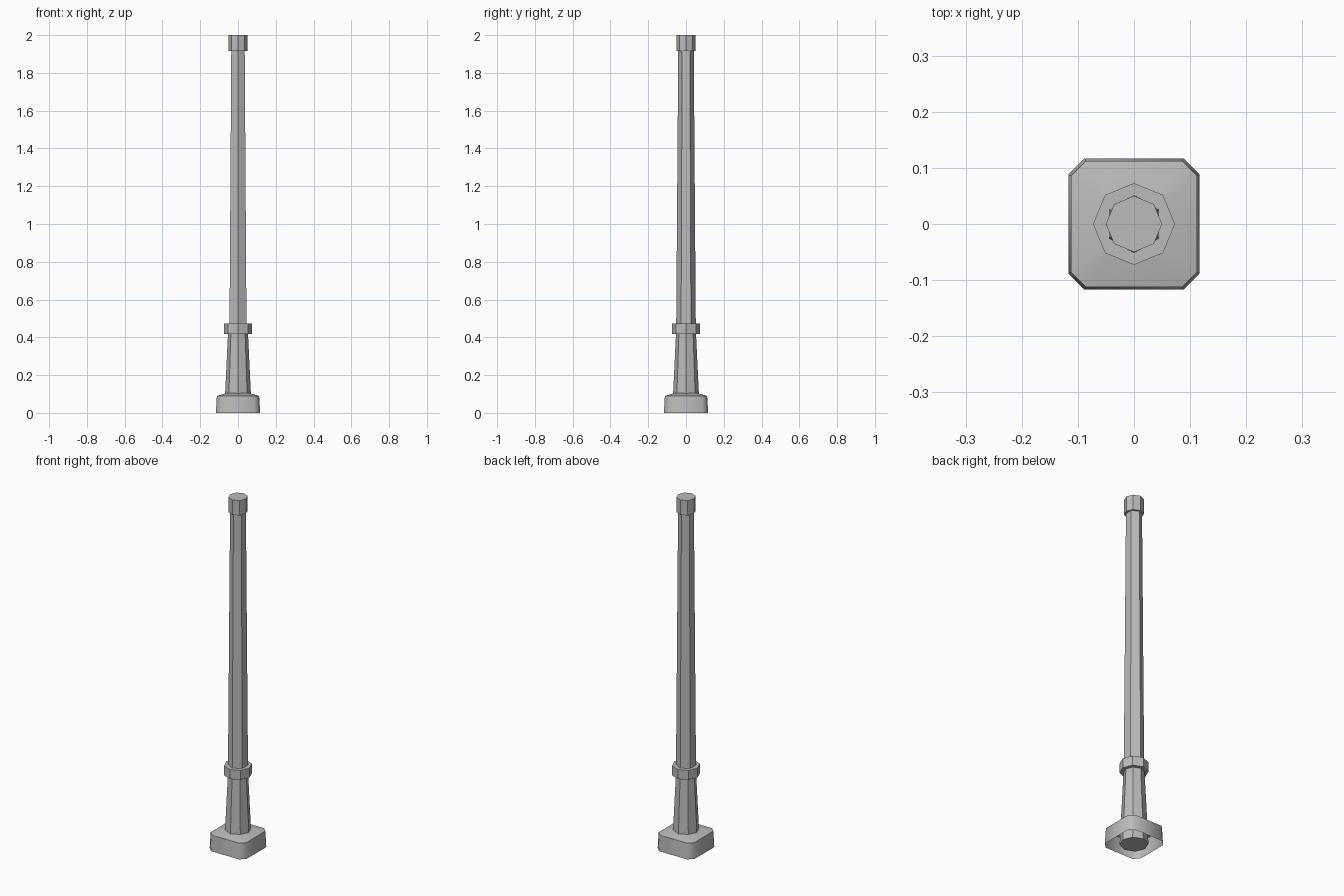
import bpy, bmesh, math

cube = bpy.data.objects.get("Cube")
if cube:
    bpy.data.objects.remove(cube, do_unlink=True)

grey = bpy.data.materials.new("painted_grey")
grey.use_nodes = True
grey.diffuse_color = (0.5, 0.5, 0.5, 1)
grey.node_tree.nodes["Principled BSDF"].inputs["Base Color"].default_value = (0.5, 0.5, 0.5, 1)


def polygon(radius, sides, start=0.0):
    """Regular outline with its first corner at the start angle."""
    angles = [start + math.tau * i / sides for i in range(sides)]
    return [(radius * math.cos(a), radius * math.sin(a)) for a in angles]


def loft(name, rings, bottom=True):
    """Skin a stack of (outline, height) rings into one object."""
    bm = bmesh.new()
    loops = [[bm.verts.new((x, y, z)) for x, y in outline] for outline, z in rings]
    for low, high in zip(loops, loops[1:]):
        for i in range(len(low)):
            j = (i + 1) % len(low)
            bm.faces.new((low[i], low[j], high[j], high[i]))
    bm.faces.new(loops[-1])
    if bottom:
        bm.faces.new(loops[0][::-1])
    mesh = bpy.data.meshes.new(name)
    bm.to_mesh(mesh)
    bm.free()
    mesh.materials.append(grey)
    obj = bpy.data.objects.new(name, mesh)
    bpy.context.collection.objects.link(obj)
    return obj


def clipped_square(half, cut):
    """Square outline with its corners cut off."""
    c = half - cut
    return [(half, -c), (half, c), (c, half), (-c, half),
            (-half, c), (-half, -c), (-c, -half), (c, -half)]


# Foot block, hollow below, with a gently sloping top
base = loft("base", [(clipped_square(0.117, 0.029), 0),
                     (clipped_square(0.112, 0.026), 0.09),
                     (clipped_square(0.06, 0.014), 0.105)], bottom=False)

# Tapered eight-sided lower column
loft("lower_column", [(polygon(0.073, 8), 0), (polygon(0.053, 8), 0.42)])

# Collar where the two columns meet
loft("collar", [(polygon(0.073, 8), 0.418), (polygon(0.073, 8), 0.472)])

# Long six-sided shaft, with corners at front and back
loft("shaft", [(polygon(0.052, 6, math.pi / 2), 0.45),
               (polygon(0.041, 6, math.pi / 2), 1.93)])

# Cap at the top
loft("cap", [(polygon(0.05, 8), 1.915), (polygon(0.05, 8), 2.0)])

# Soften the cut corners of the foot block
bpy.ops.object.select_all(action="DESELECT")
base.select_set(True)
bpy.context.view_layer.objects.active = base
bpy.ops.object.shade_smooth_by_angle(angle=math.radians(50))
